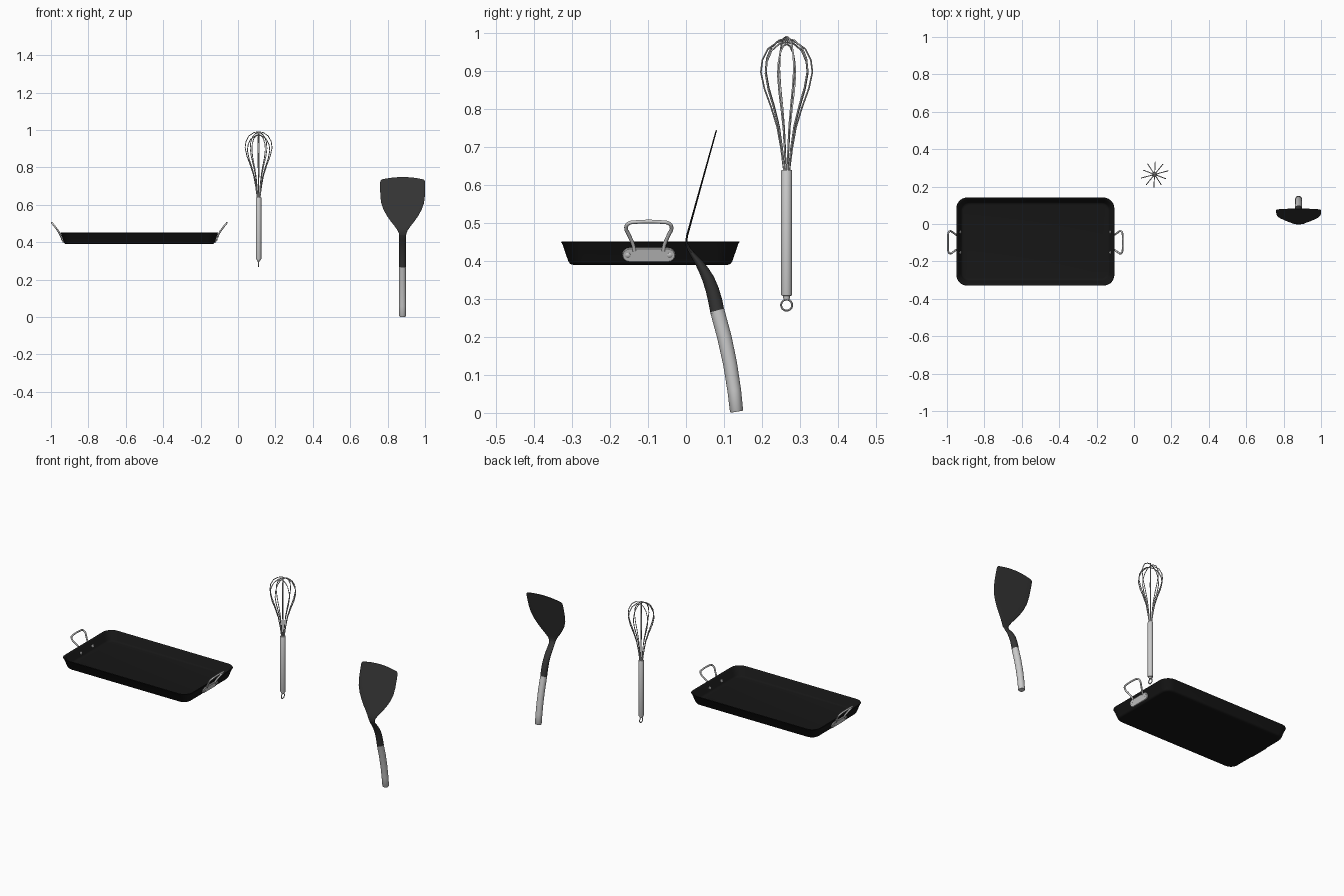
import bpy, bmesh
from math import sin, cos, pi, radians, atan2, copysign
from mathutils import Vector, Matrix

if "Cube" in bpy.data.objects:
    bpy.data.objects.remove(bpy.data.objects["Cube"])


def material(name, v):
    m = bpy.data.materials.new(name)
    m.diffuse_color = (v, v, v, 1)
    m.use_nodes = True
    m.node_tree.nodes["Principled BSDF"].inputs["Base Color"].default_value = m.diffuse_color
    return m


PAN_BLACK = material("pan_black", 0.008)
NYLON = material("nylon_black", 0.035)


def finish(obj, mat=None, angle=40):
    if mat:
        obj.data.materials.append(mat)
    bpy.ops.object.select_all(action='DESELECT')
    obj.select_set(True)
    bpy.context.view_layer.objects.active = obj
    bpy.ops.object.shade_smooth_by_angle(angle=radians(angle))
    return obj


def loft(name, rings, mat=None, angle=40):
    """Skin a list of equal-length rings and cap both ends."""
    bm = bmesh.new()
    vs = [[bm.verts.new(p) for p in r] for r in rings]
    n = len(rings[0])
    for a, b in zip(vs, vs[1:]):
        for i in range(n):
            j = (i + 1) % n
            bm.faces.new((a[i], a[j], b[j], b[i]))
    bm.faces.new(vs[0][::-1])
    bm.faces.new(vs[-1])
    bmesh.ops.recalc_face_normals(bm, faces=bm.faces)
    me = bpy.data.meshes.new(name)
    bm.to_mesh(me)
    bm.free()
    obj = bpy.data.objects.new(name, me)
    bpy.context.collection.objects.link(obj)
    return finish(obj, mat, angle)


def tube(name, pts, radius, kind='BEZIER', res=2, cyclic=False):
    """Round wire along a path, converted to a mesh."""
    cu = bpy.data.curves.new(name, 'CURVE')
    cu.dimensions = '3D'
    cu.bevel_depth, cu.bevel_resolution, cu.resolution_u = radius, res, 6
    cu.use_fill_caps = True
    sp = cu.splines.new(kind)
    sp.use_cyclic_u = cyclic
    store = sp.bezier_points if kind == 'BEZIER' else sp.points
    store.add(len(pts) - 1)
    for q, p in zip(store, pts):
        if kind == 'BEZIER':
            q.co = p
            q.handle_left_type = q.handle_right_type = 'AUTO'
        else:
            q.co = (*p, 1)
    tmp = bpy.data.objects.new(name + "_path", cu)
    bpy.context.collection.objects.link(tmp)
    bpy.context.view_layer.update()
    me = bpy.data.meshes.new_from_object(tmp.evaluated_get(bpy.context.evaluated_depsgraph_get()))
    bpy.data.objects.remove(tmp)
    obj = bpy.data.objects.new(name, me)
    bpy.context.collection.objects.link(obj)
    return finish(obj, angle=60)


def circle(r, z, x=0, y=0, n=24):
    return [Vector((x + r * cos(2 * pi * i / n), y + r * sin(2 * pi * i / n), z)) for i in range(n)]


# ---- Griddle pan: rounded rectangle rings, outside then inside
PX, PY, HX, HY = -0.5275, -0.094, 0.4225, 0.2355


def round_rect(inset, z, hx=HX, hy=HY, r=0.058, seg=7):
    hx, hy, r = hx - inset, hy - inset, max(r - inset * 0.6, 0.01)
    out = []
    for k, (sx, sy) in enumerate(((1, 1), (-1, 1), (-1, -1), (1, -1))):
        for i in range(seg + 1):
            a = (k + i / seg) * pi / 2
            out.append(Vector((PX + sx * (hx - r) + r * cos(a), PY + sy * (hy - r) + r * sin(a), z)))
    return out


pan = [(0.040, 0.390), (0.032, 0.390), (0.025, 0.392), (0.020, 0.398), (0.003, 0.447), (0.0, 0.450),
       (0.002, 0.4515), (0.007, 0.450), (0.011, 0.446), (0.026, 0.405), (0.031, 0.400), (0.040, 0.398)]
loft("griddle_pan", [round_rect(i, z) for i, z in pan], PAN_BLACK)

# ---- Pan handles: plate, rivets and bent wire on each end
HYC = -0.098
TILT = atan2(0.017, 0.049)          # lean of the pan wall
WALL = Vector((0.4095, 0, 0.417))   # wall point at plate centre


def wall_point(side, y, up, out):
    """Point in the leaning plane of the end wall."""
    x = WALL.x + up * sin(TILT) + out * cos(TILT)
    z = WALL.z + up * cos(TILT) - out * sin(TILT)
    return Vector((PX + side * x, HYC + y, z))


def stadium(side, h, r, out, n=8):
    pts = []
    for s in (1, -1):
        for i in range(n + 1):
            a = -pi / 2 + pi * i / n
            pts.append(wall_point(side, s * (h + r * cos(a)), s * r * sin(a), out))
    return pts


for side, label in ((1, "right"), (-1, "left")):
    loft("handle_plate_" + label, [stadium(side, 0.051, r, o) for r, o in
                                   ((0.019, -0.002), (0.019, 0.004), (0.017, 0.006))])
    for s in (-1, 1):
        def disc(r, o):
            return [wall_point(side, s * 0.055 + r * cos(i * pi / 8), r * sin(i * pi / 8), o)
                    for i in range(16)]
        loft("rivet_" + label, [disc(r, o) for r, o in (
            (0.004, -0.014), (0.008, -0.012), (0.008, -0.006), (0.007, 0.006),
            (0.007, 0.007), (0.004, 0.009))])
    # half path: (y, z, distance from pan centre)
    half = [(0.038, 0.427, 0.418), (0.041, 0.442, 0.424), (0.052, 0.468, 0.440),
            (0.060, 0.488, 0.455), (0.053, 0.499, 0.464), (0.028, 0.503, 0.467)]
    path = half + [(0, 0.504, 0.4675)] + [(-y, z, x) for y, z, x in half[::-1]]
    tube("pan_handle_" + label, [(PX + side * x, HYC + y, z) for y, z, x in path], 0.005)

# ---- Whisk: handle, hanging ring and five wire loops
WX, WY = 0.11, 0.265
loft("whisk_handle", [circle(r, z, WX, WY) for r, z in (
    (0.007, 0.298), (0.009, 0.303), (0.009, 0.308), (0.0135, 0.309), (0.0145, 0.312),
    (0.0145, 0.638), (0.0135, 0.640))])
tube("whisk_hanging_ring", [(WX, WY + 0.0145 * cos(i * pi / 12), 0.284 + 0.0145 * sin(i * pi / 12))
                            for i in range(24)], 0.003, 'POLY', 1, True)

wire = [(0.10, 0.635), (0.22, 0.70), (0.36, 0.755), (0.60, 0.81), (0.86, 0.86), (1.0, 0.905),
        (0.94, 0.938), (0.72, 0.968), (0.36, 0.986)]
for k in range(5):
    a = radians(15 + 36 * k)
    R = (0.0745, 0.071, 0.068, 0.066, 0.064)[k]
    top = 1 - 0.055 * k / 4
    prof = [(f * R, 0.635 + (z - 0.635) * top) for f, z in wire]
    prof += [(0, 0.635 + 0.356 * top)] + [(-r, z) for r, z in prof[::-1]]
    tube("whisk_wire", [(WX + r * cos(a), WY + r * sin(a), z) for r, z in prof], 0.0024, 'POLY', 1)

# ---- Turner: rings swept along a bent centre line
SX = 0.88


def sweep(name, rows, mat=None, power=1.0, n=24):
    """rows: (y, z, half width, half thickness, end bow)"""
    rings = []
    for k, (y, z, w, t, bow) in enumerate(rows):
        p, q = rows[max(k - 1, 0)], rows[min(k + 1, len(rows) - 1)]
        tan = Vector((0, q[0] - p[0], q[1] - p[1])).normalized()
        nor = Vector((0, tan.z, -tan.y))
        ring = []
        for i in range(n):
            c, s = cos(2 * pi * i / n), sin(2 * pi * i / n)
            v = copysign(abs(s) ** power, s)
            ring.append(Vector((SX + w * c, y, z)) + nor * (t * v) - tan * (bow * c * c))
        rings.append(ring)
    return loft(name, rings, mat)


sweep("turner_handle", [
    (0.1335, 0.003, 0.0165, 0.0155, 0), (0.133, 0.006, 0.0185, 0.0175, 0),
    (0.127, 0.06, 0.0187, 0.018, 0), (0.116, 0.13, 0.0187, 0.0185, 0),
    (0.101, 0.20, 0.0187, 0.019, 0), (0.082, 0.270, 0.0187, 0.019, 0)])
sweep("turner_neck", [
    (0.083, 0.265, 0.0185, 0.0188, 0), (0.077, 0.295, 0.0185, 0.0185, 0),
    (0.069, 0.325, 0.0185, 0.0175, 0), (0.059, 0.352, 0.0185, 0.016, 0),
    (0.047, 0.375, 0.0185, 0.0135, 0), (0.034, 0.396, 0.0185, 0.0105, 0),
    (0.020, 0.414, 0.0185, 0.0075, 0), (0.008, 0.431, 0.0185, 0.005, 0),
    (0.002, 0.445, 0.020, 0.0035, 0)], NYLON)

# Blade leans back in a straight line above the bend
outline = [(0.450, 0.021, 0), (0.465, 0.028, 0), (0.485, 0.042, 0), (0.510, 0.062, 0),
           (0.540, 0.083, 0), (0.575, 0.102, 0.001), (0.610, 0.114, 0.002), (0.650, 0.119, 0.004),
           (0.700, 0.120, 0.008), (0.730, 0.120, 0.011), (0.742, 0.118, 0.013), (0.748, 0.112, 0.013)]
blade = [(0.003, 0.440, 0.0185, 0.0038, 0)] + [
    (0.001 + 0.080 * max(z - 0.460, 0) / 0.288, z, w, 0.0027 - 0.001 * (z - 0.45) / 0.3, b)
    for z, w, b in outline]
sweep("turner_blade", blade, NYLON, 0.5)
